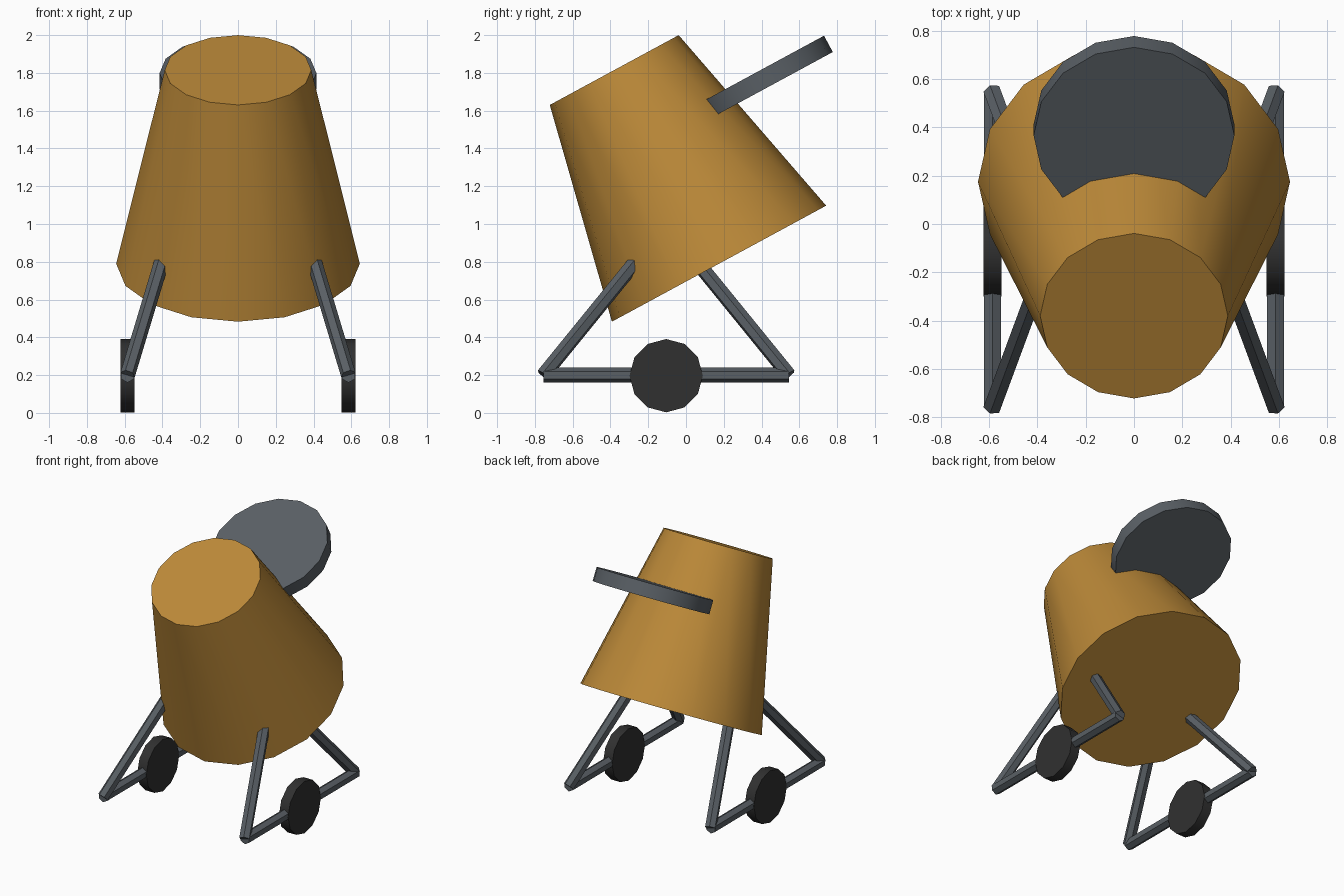
import bpy
from math import radians
from mathutils import Vector

if "Cube" in bpy.data.objects:
    bpy.data.objects.remove(bpy.data.objects["Cube"])


def paint(name, rgb):
    m = bpy.data.materials.new(name)
    m.diffuse_color = (*rgb, 1)
    m.use_nodes = True
    m.node_tree.nodes["Principled BSDF"].inputs["Base Color"].default_value = m.diffuse_color
    return m


ORANGE = paint("orange_paint", (0.50, 0.25, 0.04))
STEEL = paint("steel", (0.10, 0.115, 0.13))
RUBBER = paint("rubber", (0.03, 0.03, 0.03))


def tube(name, start, end, r1, r2, sides, mat):
    """Capped cylinder or cone from start to end, one corner pointing up."""
    a, b = Vector(start), Vector(end)
    bpy.ops.mesh.primitive_cone_add(vertices=sides, radius1=r1, radius2=r2,
                                    depth=(b - a).length, location=(a + b) / 2)
    ob = bpy.context.object
    ob.name = name
    ob.rotation_euler = (b - a).to_track_quat('Z', 'Y').to_euler()
    ob.data.materials.append(mat)
    bpy.ops.object.shade_smooth_by_angle(angle=radians(35))
    return ob


# tilted drum
drum_bottom = Vector((0, 0.175, 0.79))
drum_top = Vector((0, -0.38, 1.815))
tube("drum", drum_bottom, drum_top, 0.645, 0.388, 16, ORANGE)

# disc set into the back of the drum, parallel to its mouth
axis = (drum_top - drum_bottom).normalized()
disc_centre = Vector((0, 0.389, 1.756))
tube("back_disc", disc_centre - axis * 0.049, disc_centre + axis * 0.049,
     0.415, 0.415, 16, STEEL)

# wheels and triangular side frames
MID_Y = -0.105
for s, side in ((-1, "left"), (1, "right")):
    tube(side + "_wheel", (s * 0.548, MID_Y, 0.197), (s * 0.622, MID_Y, 0.197),
         0.194, 0.194, 12, RUBBER)
    tube(side + "_rail", (s * 0.585, MID_Y - 0.65, 0.2), (s * 0.585, MID_Y + 0.65, 0.2),
         0.04, 0.04, 6, STEEL)
    for d, end in ((-1, "front"), (1, "back")):
        tube(f"{side}_{end}_leg", (s * 0.585, MID_Y + d * 0.65, 0.2),
             (s * 0.383, MID_Y + d * 0.105, 0.87), 0.04, 0.04, 6, STEEL)
